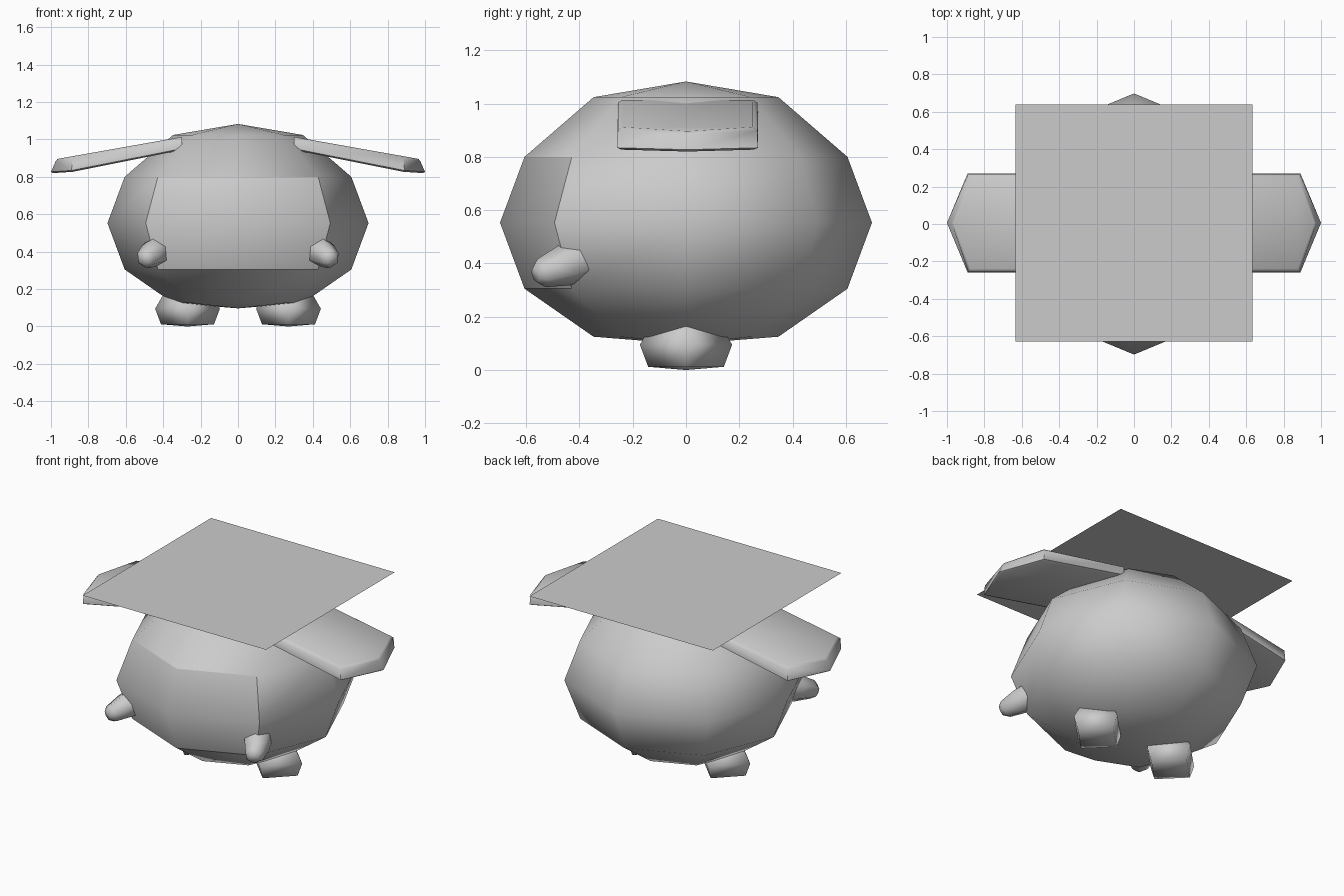
import bpy, bmesh, math
from mathutils import Vector

if "Cube" in bpy.data.objects:
    bpy.data.objects.remove(bpy.data.objects["Cube"])


def material(name, v):
    m = bpy.data.materials.new(name)
    m.diffuse_color = (v, v, v, 1)
    m.use_nodes = True
    m.node_tree.nodes["Principled BSDF"].inputs["Base Color"].default_value = m.diffuse_color
    return m


GREY = material("plain grey", 0.6)


def finish(name, bm, angle=None):
    """Turn a bmesh into a named object; angle=None keeps all faces smooth."""
    bmesh.ops.recalc_face_normals(bm, faces=bm.faces)
    for f in bm.faces:
        f.smooth = True
    if angle:
        for e in bm.edges:
            if len(e.link_faces) == 2 and e.calc_face_angle() > math.radians(angle):
                e.smooth = False
    me = bpy.data.meshes.new(name)
    bm.to_mesh(me)
    bm.free()
    me.materials.append(GREY)
    ob = bpy.data.objects.new(name, me)
    bpy.context.collection.objects.link(ob)
    return ob


def skin(bm, loops):
    """Bridge vertex loops of equal length with quads."""
    for a, b in zip(loops, loops[1:]):
        n = len(a)
        for i in range(n):
            j = (i + 1) % n
            bm.faces.new((a[i], a[j], b[j], b[i]))


def lathe(profile, sides, origin=(0, 0, 0), axis=(0, 0, 1)):
    """Turn (radius, height) rings around an axis; radius 0 ends are poles."""
    bm = bmesh.new()
    rot = Vector((0, 0, 1)).rotation_difference(Vector(axis))

    def vert(x, y, z):
        return bm.verts.new(rot @ Vector((x, y, z)) + Vector(origin))

    loops = [[vert(r * math.cos(math.tau * i / sides), r * math.sin(math.tau * i / sides), z)
              for i in range(sides)] for r, z in profile if r > 0]
    skin(bm, loops)
    for (r, z), loop in ((profile[0], loops[0]), (profile[-1], loops[-1])):
        if r > 0:
            bm.faces.new(loop)
        else:
            p = vert(0, 0, z)
            for i in range(sides):
                bm.faces.new((p, loop[i], loop[(i + 1) % sides]))
    return bm


# body: eight-sided ball, with a hard outline round the front belly panel
body = lathe([(0, 0.097), (0.347, 0.125), (0.606, 0.305), (0.698, 0.553),
              (0.606, 0.80), (0.347, 1.024), (0, 1.083)], 8)


def is_belly(f):
    c = f.calc_center_median()
    return 0.3 < c.z < 0.8 and c.y < -0.3 and abs(c.x) < -c.y


for e in body.edges:
    if len({is_belly(f) for f in e.link_faces}) == 2:
        e.smooth = False
finish("body", body)

for s, side in ((-1, "left"), (1, "right")):
    # feet: four-sided stubs sunk into the body
    finish(side + "_foot", lathe([(0, 0), (0.142, 0.012), (0.173, 0.095), (0.13, 0.17),
                                  (0.06, 0.22), (0, 0.23)], 4, (s * 0.27, 0, 0)))

    # arms: short tapered stubs pointing forward and out
    finish(side + "_arm", lathe([(0.08, 0), (0.078, 0.06), (0.055, 0.16), (0.03, 0.187)], 6,
                                (s * 0.425, -0.405, 0.41), (s * 0.42, -0.86, -0.29)), 60)

    # ears: drooping slabs with pointed ends and chamfered lower rim
    bm = bmesh.new()

    def top(x):
        return 1.005 - 0.177 * (x - 0.35)

    def low(x):
        return max(0.82, 0.826 + 0.2 * (0.89 - x))

    loops = []
    for w, corner, tip, height in ((0.248, 0.885, 0.99, 0.0), (0.264, 0.89, 1.0, 0.1),
                                   (0.262, 0.885, 0.975, 0.85), (0.245, 0.875, 0.965, 1.0)):
        loop = []
        for x, y in ((0.3, -w), (corner, -w), (tip, 0), (corner, w), (0.3, w)):
            z = low(x) + height * (top(x) - low(x))
            loop.append(bm.verts.new((s * x, y + 0.006, z)))
        loops.append(loop)
    skin(bm, loops)
    bm.faces.new(loops[0])
    bm.faces.new(loops[-1])
    finish(side + "_ear", bm, 60)

# flat square sheet resting just above the head
bm = bmesh.new()
bm.faces.new([bm.verts.new((x * 0.633, y * 0.633 + 0.006, 1.095))
              for x, y in ((-1, -1), (1, -1), (1, 1), (-1, 1))])
sheet = finish("top_sheet", bm)
